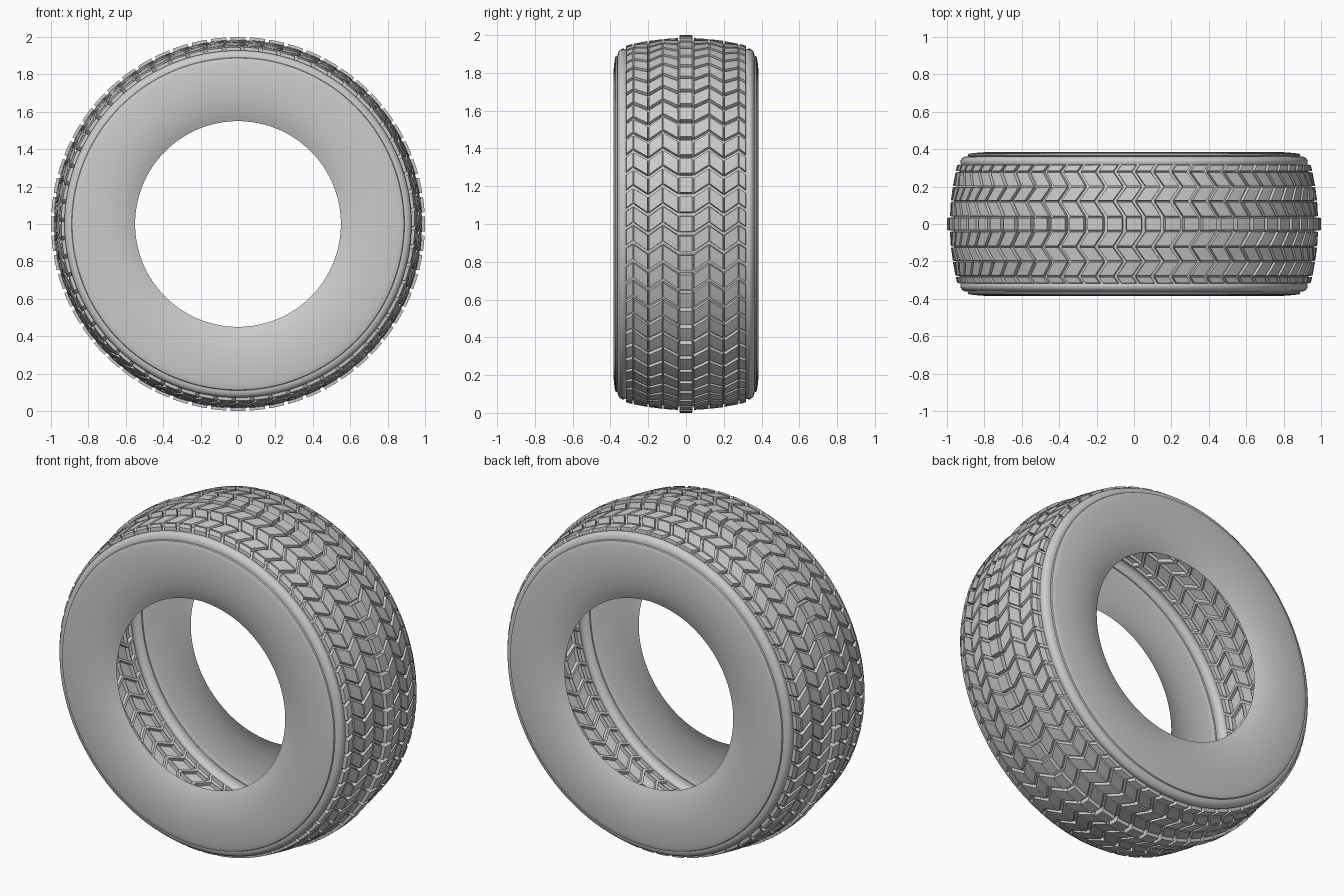
import bpy, bmesh, math

if "Cube" in bpy.data.objects:
    bpy.data.objects.remove(bpy.data.objects["Cube"])

N = 60                       # tread blocks around the tyre
PITCH = 2 * math.pi / N
DEPTH = 0.02                 # groove depth


def sheet(name, grid, angle):
    """Build a surface from rings of points, each ring closed around the axle."""
    bm = bmesh.new()
    rings = [[bm.verts.new(p) for p in ring] for ring in grid]
    for a, b in zip(rings, rings[1:]):
        n = len(a)
        for i in range(n):
            j = (i + 1) % n
            bm.faces.new((a[i], a[j], b[j], b[i]))
    me = bpy.data.meshes.new(name)
    bm.to_mesh(me)
    bm.free()
    ob = bpy.data.objects.new(name, me)
    bpy.context.collection.objects.link(ob)
    bpy.ops.object.select_all(action='DESELECT')
    ob.select_set(True)
    bpy.context.view_layer.objects.active = ob
    bpy.ops.object.shade_smooth_by_angle(angle=math.radians(angle))
    return ob


def polar(r, t, y):
    return (r * math.cos(t), y, 1 + r * math.sin(t))


def crown(y):
    return 0.985 - 0.4 * y * y


# Tread rows: inner edge, outer edge, slant at each edge (in pitches)
half_rows = [(0.042, 0.118, 0.0, 0.5), (0.126, 0.196, 0.5, 0.0),
             (0.204, 0.276, 0.0, 0.5), (0.284, 0.316, 0.5, 0.27)]
rows = [(-b, -a, sb, sa) for a, b, sa, sb in reversed(half_rows)]
rows += [(-0.033, 0.033, 0.0, 0.0)] + half_rows

# Profile stations across the tread: y, slant, raised or groove floor
stations = []
for y0, y1, s0, s1 in rows:
    e = 0.002
    stations += [(y0 - e, s0, False), (y0, s0, True),
                 (y1, s1, True), (y1 + e, s1, False)]

# Stations around one pitch: fraction of pitch, raised or groove floor
around = [(0.0, False), (0.16, False), (0.19, True), (0.58, True), (0.97, True)]

grid = []
for y, slant, up in stations:
    rib = 0.015 if abs(y) < 0.034 else 0.0
    ring = []
    for k in range(N):
        for f, block in around:
            r = crown(y) + (rib if up and block else -DEPTH)
            ring.append(polar(r, (k + f + slant - 0.58) * PITCH, y))
    grid.append(ring)
sheet("tread", grid, 25)

# Sidewall with bulge, raised ring and rounded shoulder: radius, y
profile = [(0.55, 0.345), (0.58, 0.358), (0.62, 0.37), (0.67, 0.379),
           (0.72, 0.384), (0.77, 0.385), (0.82, 0.383), (0.86, 0.379),
           (0.88, 0.376), (0.887, 0.373), (0.89, 0.366), (0.884, 0.362),
           (0.897, 0.362), (0.91, 0.358), (0.921, 0.35), (0.928, 0.338),
           (0.928, 0.328), (crown(0.318) - DEPTH, 0.318)]
SEG = 128
for side, name in ((-1, "front_sidewall"), (1, "back_sidewall")):
    pts = profile if side < 0 else profile[::-1]
    sheet(name, [[polar(r, 2 * math.pi * i / SEG, side * y) for i in range(SEG)]
                 for r, y in pts], 40)
